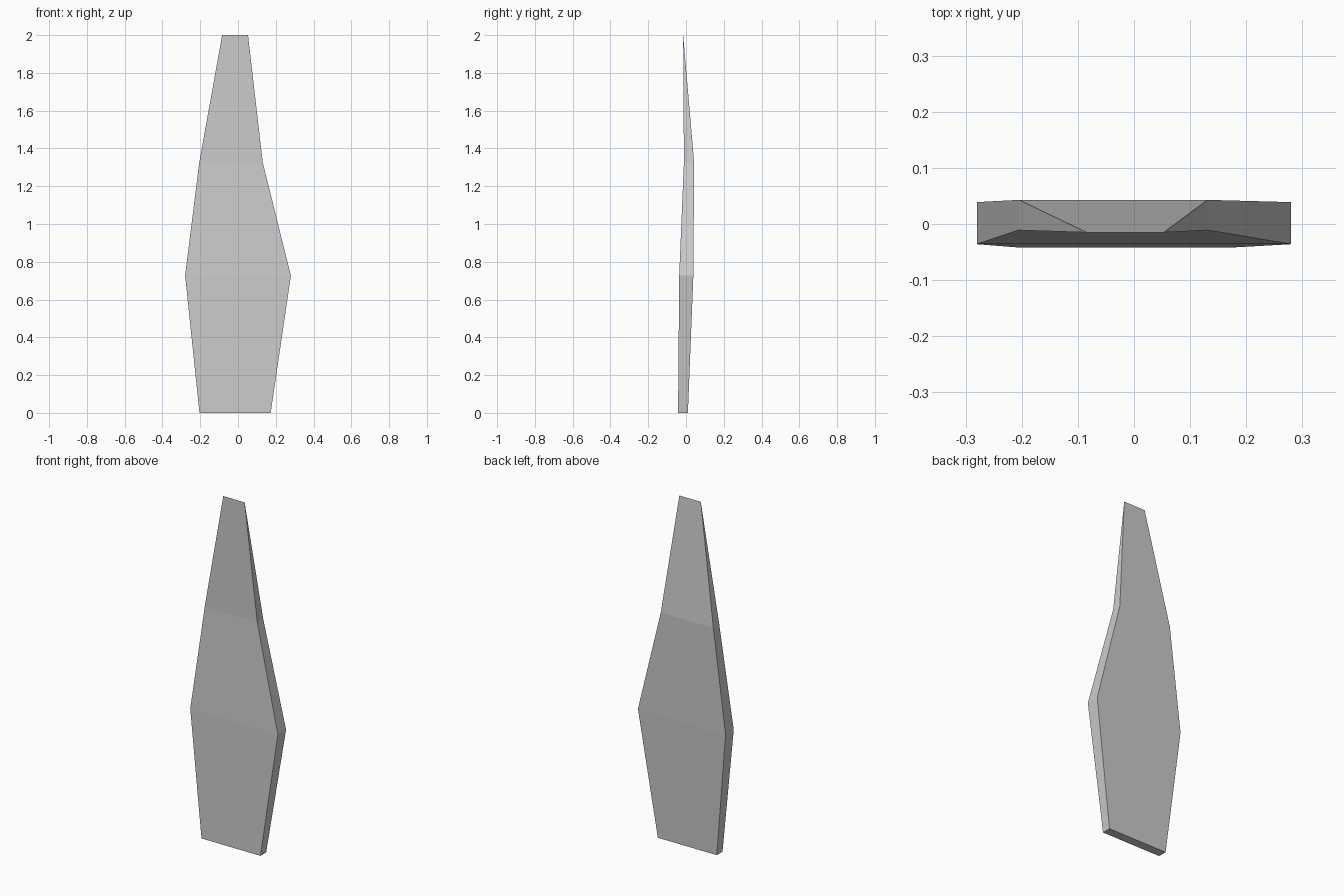
import bpy, bmesh

if "Cube" in bpy.data.objects:
    bpy.data.objects.remove(bpy.data.objects["Cube"])

# Cross-sections, bottom to top: z, left x, right x, front y, back y
SECTIONS = [
    (0.0, -0.204, 0.173, -0.042, 0.010),
    (0.727, -0.28, 0.28, -0.036, 0.039),
    (1.326, -0.205, 0.131, -0.011, 0.043),
    (2.0, -0.084, 0.053, -0.015, -0.015),  # tip closes to a sharp edge
]

bm = bmesh.new()
rings = [[bm.verts.new((x, y, z)) for x, y in ((l, f), (r, f), (r, b), (l, b))]
         for z, l, r, f, b in SECTIONS]

# Base and side walls
bm.faces.new(rings[0][::-1])
for low, high in zip(rings, rings[1:]):
    for i in range(4):
        j = (i + 1) % 4
        bm.faces.new((low[i], low[j], high[j], high[i]))

# Weld the tip and clean up the collapsed faces
bmesh.ops.remove_doubles(bm, verts=bm.verts[:], dist=0.0005)
bmesh.ops.recalc_face_normals(bm, faces=bm.faces[:])

mesh = bpy.data.meshes.new("blade_slab")
bm.to_mesh(mesh)
bm.free()
bpy.context.collection.objects.link(bpy.data.objects.new("blade_slab", mesh))
